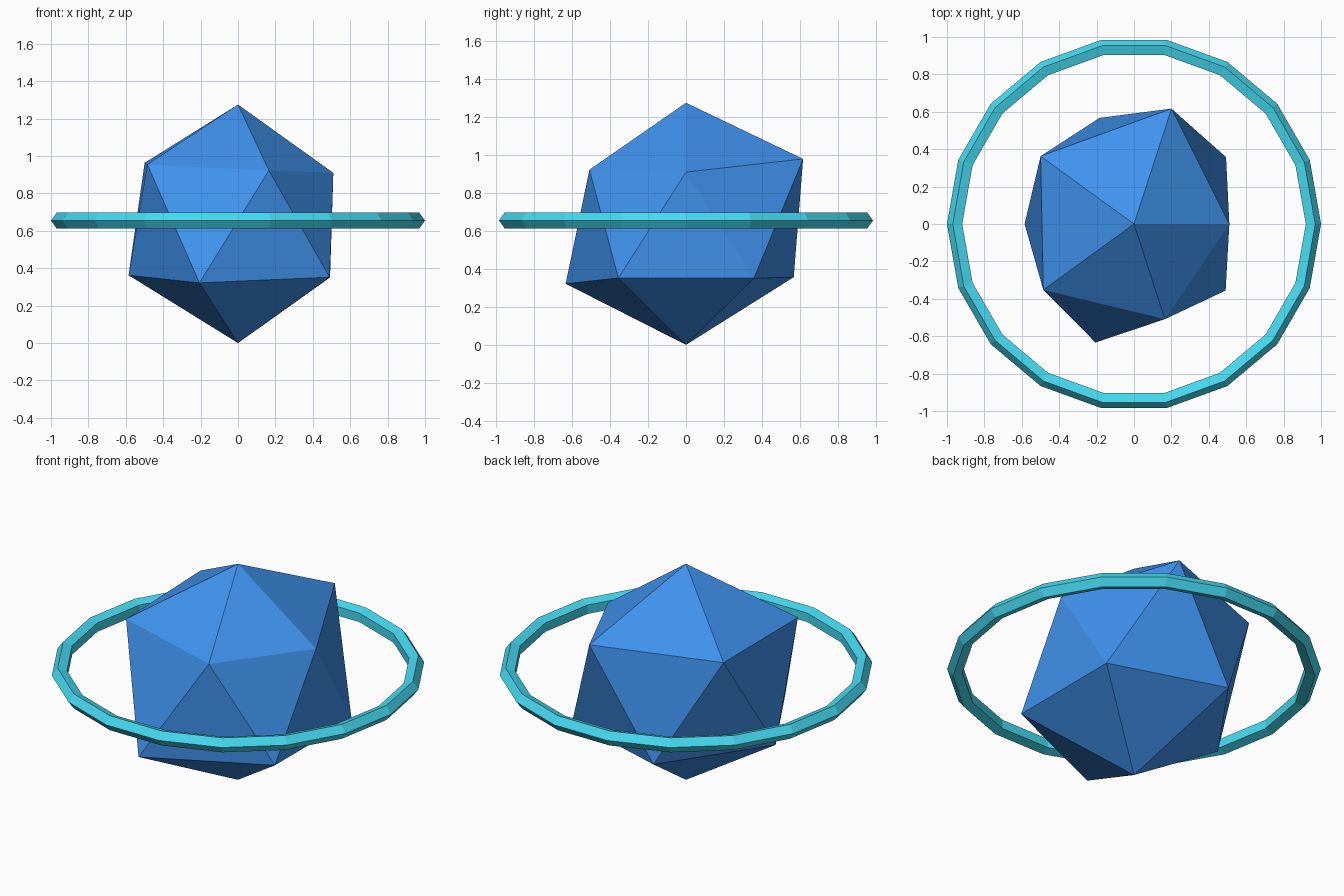
import bpy, bmesh, math

if "Cube" in bpy.data.objects:
    bpy.data.objects.remove(bpy.data.objects["Cube"])

CENTRE_Z = 0.655


def colour(obj, name, rgb):
    mat = bpy.data.materials.new(name)
    mat.diffuse_color = (*rgb, 1)
    mat.use_nodes = True
    mat.node_tree.nodes["Principled BSDF"].inputs["Base Color"].default_value = mat.diffuse_color
    obj.data.materials.append(mat)


# Faceted crystal: icosahedron whose corners are pushed in or out
bm = bmesh.new()
bmesh.ops.create_icosphere(bm, subdivisions=1, radius=1)


def corner_order(v):
    angle = (math.atan2(v.co.y, v.co.x) + 0.1) % math.tau
    return (round(v.co.z, 2), angle if abs(v.co.z) < 0.9 else 0)


radii = [0.655,                                  # bottom tip
         0.68, 0.667, 0.654, 0.745, 0.677,       # lower ring
         0.57, 0.725, 0.69, 0.67, 0.598,         # upper ring
         0.62]                                   # top tip
for v, r in zip(sorted(bm.verts, key=corner_order), radii):
    v.co *= r
mesh = bpy.data.meshes.new("crystal_core")
bm.to_mesh(mesh)
bm.free()
core = bpy.data.objects.new("crystal_core", mesh)
core.location.z = CENTRE_Z
bpy.context.collection.objects.link(core)
colour(core, "blue", (0.05, 0.29, 0.85))

# Thin low-poly ring around the crystal
bpy.ops.mesh.primitive_torus_add(
    major_segments=18, minor_segments=5,
    major_radius=0.955, minor_radius=0.045,
    location=(0, 0, CENTRE_Z))
ring = bpy.context.object
ring.name = "orbit_ring"
bpy.ops.object.shade_flat()
colour(ring, "cyan", (0.06, 0.7, 0.88))
